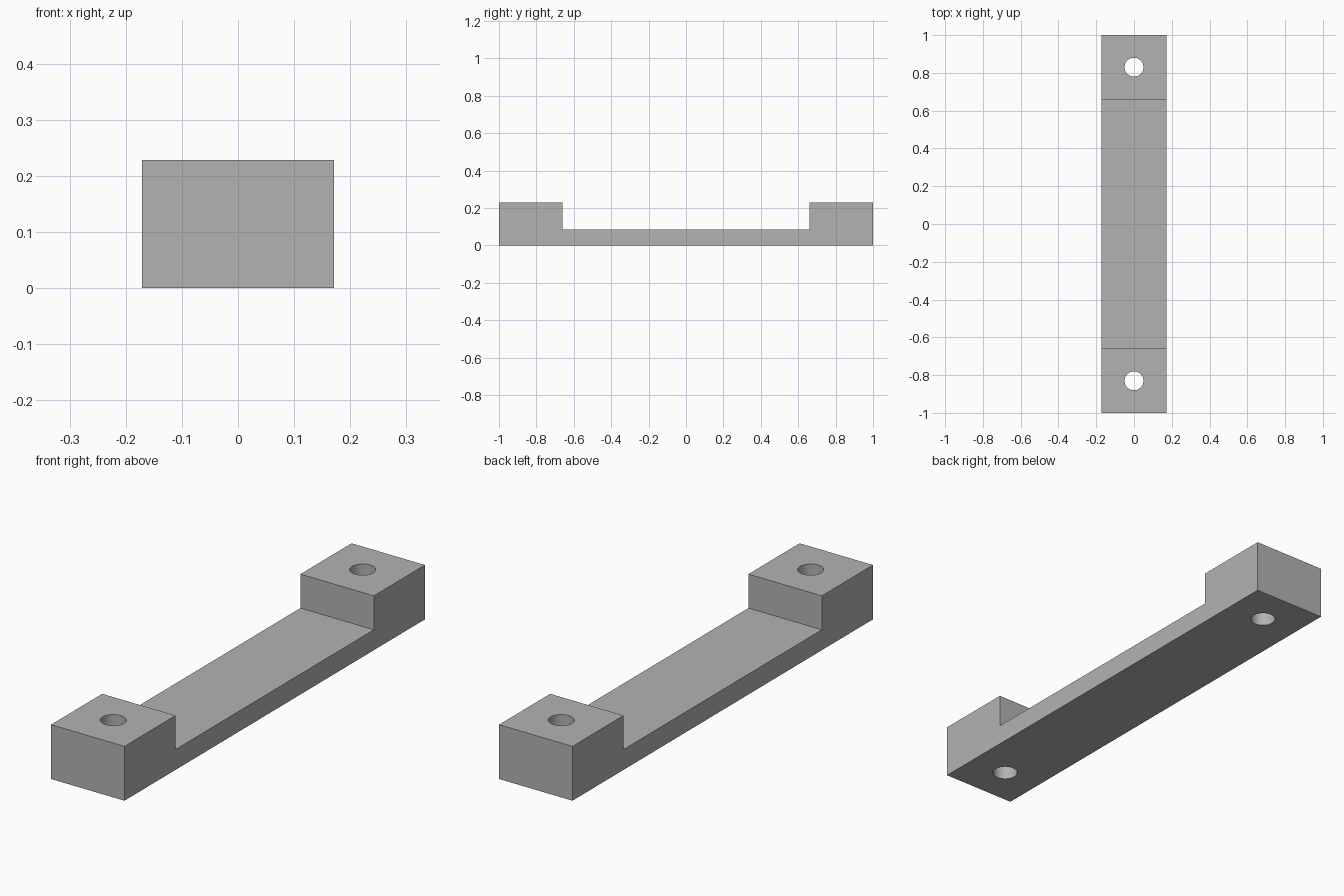
import bpy
import bmesh

cube = bpy.data.objects.get("Cube")
if cube:
    bpy.data.objects.remove(cube, do_unlink=True)

HALF_WIDTH, HALF_LENGTH = 0.171, 1.0
STEP_Y, WEB_HEIGHT, PAD_HEIGHT = 0.66, 0.086, 0.229
HOLE_Y, HOLE_RADIUS = 0.83, 0.05

grey = bpy.data.materials.new("plain grey")
grey.use_nodes = True
colour = (0.45, 0.45, 0.45, 1)
grey.diffuse_color = colour
grey.node_tree.nodes["Principled BSDF"].inputs["Base Color"].default_value = colour

# Bracket body: stepped side profile, mirrored and extruded across its width
half = [(HALF_LENGTH, 0), (HALF_LENGTH, PAD_HEIGHT), (STEP_Y, PAD_HEIGHT), (STEP_Y, WEB_HEIGHT)]
profile = half + [(-y, z) for y, z in reversed(half)]
bm = bmesh.new()
side = bm.faces.new([bm.verts.new((-HALF_WIDTH, y, z)) for y, z in profile])
extruded = bmesh.ops.extrude_face_region(bm, geom=[side])["geom"]
moved = [v for v in extruded if isinstance(v, bmesh.types.BMVert)]
bmesh.ops.translate(bm, verts=moved, vec=(2 * HALF_WIDTH, 0, 0))
bmesh.ops.recalc_face_normals(bm, faces=bm.faces)
mesh = bpy.data.meshes.new("mounting_bracket")
bm.to_mesh(mesh)
bm.free()
mesh.materials.append(grey)
bracket = bpy.data.objects.new("mounting_bracket", mesh)
bpy.context.collection.objects.link(bracket)
bpy.context.view_layer.objects.active = bracket
bracket.select_set(True)


# Screw holes through both end pads
def drill(name, y):
    bpy.ops.mesh.primitive_cylinder_add(vertices=48, radius=HOLE_RADIUS, depth=1, location=(0, y, 0))
    cutter = bpy.context.object
    cutter.name = name
    cutter.hide_render = True
    cutter.data.materials.append(grey)
    bpy.ops.object.select_all(action="DESELECT")
    bracket.select_set(True)
    bpy.context.view_layer.objects.active = bracket
    cut = bracket.modifiers.new(name, "BOOLEAN")
    cut.operation = "DIFFERENCE"
    cut.solver = "EXACT"
    cut.object = cutter
    bpy.ops.object.modifier_apply(modifier=cut.name)
    bpy.data.objects.remove(cutter, do_unlink=True)


drill("front_hole", -HOLE_Y)
drill("back_hole", HOLE_Y)
bpy.ops.object.shade_smooth_by_angle()
